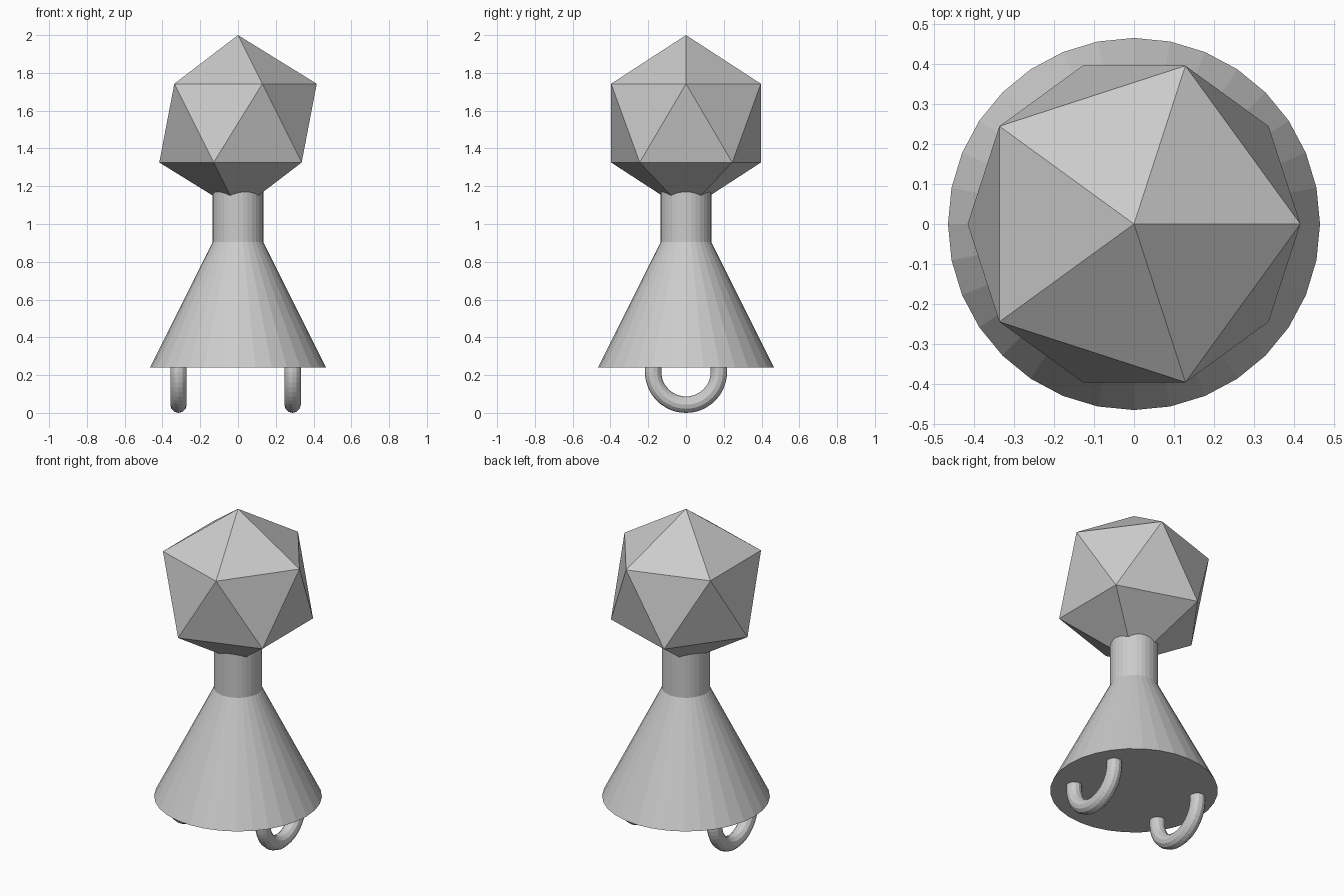
import bpy
import math

if "Cube" in bpy.data.objects:
    bpy.data.objects.remove(bpy.data.objects["Cube"])

grey = bpy.data.materials.new("plain grey")
grey.diffuse_color = (0.6, 0.6, 0.6, 1.0)
grey.use_nodes = True
grey.node_tree.nodes["Principled BSDF"].inputs["Base Color"].default_value = grey.diffuse_color


def finish(name):
    """Name the newest primitive and give it the grey material."""
    obj = bpy.context.object
    obj.name = name
    obj.data.name = name
    obj.data.materials.append(grey)
    return obj


# Head: a plain icosahedron standing on one vertex
HEAD_R = 0.466
bpy.ops.mesh.primitive_ico_sphere_add(subdivisions=1, radius=HEAD_R,
                                      location=(0, 0, 2 - HEAD_R))
finish("head")

# Neck: cylinder running from inside the body into the head
NECK_BOTTOM, NECK_TOP = 0.80, 1.25
bpy.ops.mesh.primitive_cylinder_add(vertices=32, radius=0.134,
                                    depth=NECK_TOP - NECK_BOTTOM,
                                    location=(0, 0, (NECK_TOP + NECK_BOTTOM) / 2))
finish("neck")

# Body: full cone whose tip is hidden in the neck and head
BODY_R, BODY_H, BODY_Z = 0.466, 0.932, 0.24
bpy.ops.mesh.primitive_cone_add(vertices=32, radius1=BODY_R, radius2=0,
                                depth=BODY_H,
                                location=(0, 0, BODY_Z + BODY_H / 2))
finish("body")

# Feet: upright rings, upper halves sunk into the body
RING_R, TUBE_R = 0.174, 0.0435
for name, x in (("left_foot", -0.315), ("right_foot", 0.289)):
    bpy.ops.mesh.primitive_torus_add(major_segments=48, minor_segments=12,
                                     major_radius=RING_R, minor_radius=TUBE_R,
                                     location=(x, 0, RING_R + TUBE_R),
                                     rotation=(0, math.pi / 2, 0))
    finish(name)
